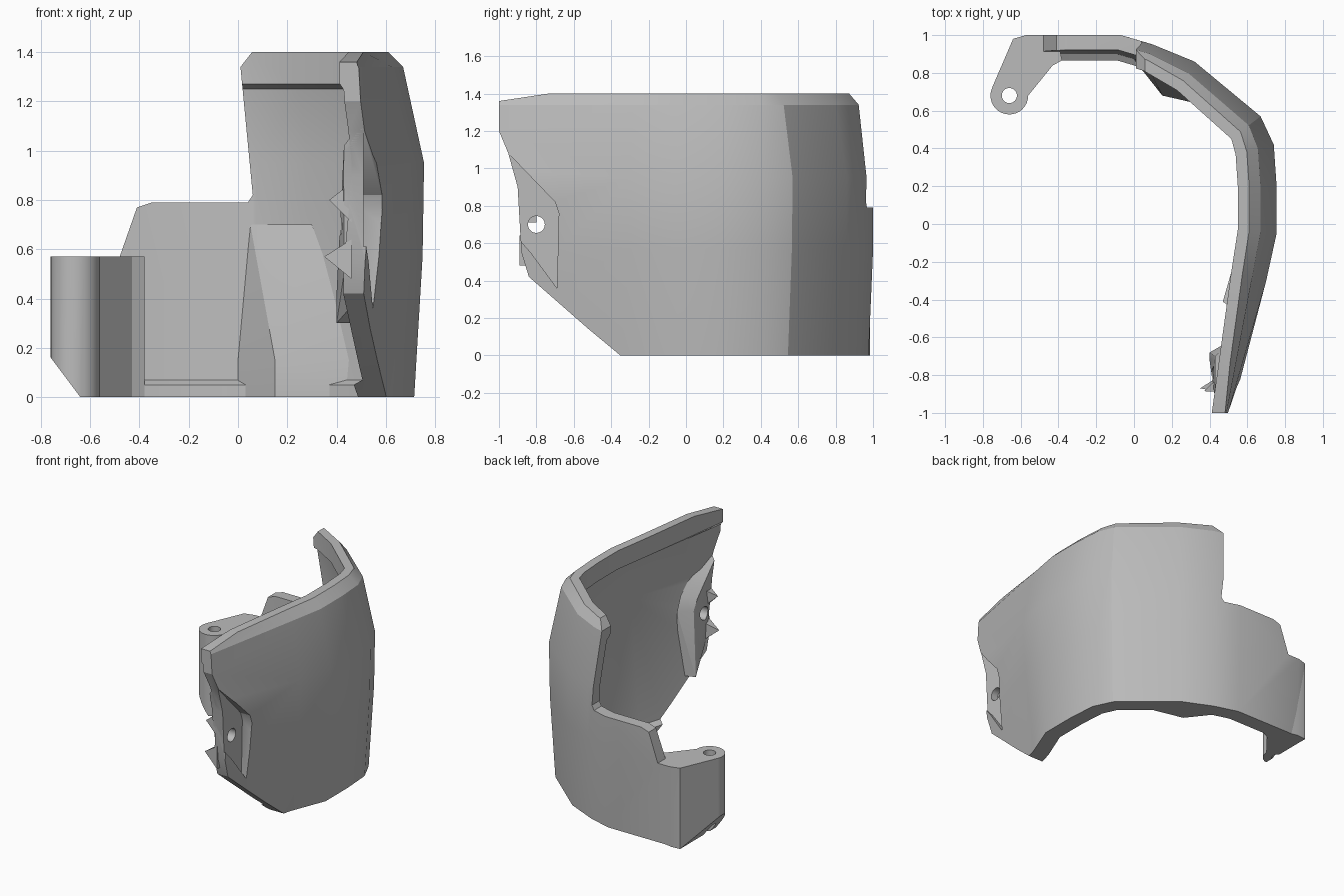
import bpy, bmesh, math
from mathutils import Vector

cube = bpy.data.objects.get("Cube")
if cube:
    bpy.data.objects.remove(cube)

grey = bpy.data.materials.new("plain_grey")
grey.use_nodes = True
grey.diffuse_color = (0.5, 0.5, 0.5, 1)
grey.node_tree.nodes["Principled BSDF"].inputs["Base Color"].default_value = (0.5, 0.5, 0.5, 1)


def finish(name, bm):
    bmesh.ops.recalc_face_normals(bm, faces=bm.faces)
    mesh = bpy.data.meshes.new(name)
    bm.to_mesh(mesh)
    bm.free()
    ob = bpy.data.objects.new(name, mesh)
    bpy.context.collection.objects.link(ob)
    mesh.materials.append(grey)
    return ob


def prism(name, outline, lo, hi, axis):
    """Extrude a 2D outline along an axis, from lo to hi."""
    place = {"x": lambda a, b, d: (d, a, b),
             "y": lambda a, b, d: (a, d, b),
             "z": lambda a, b, d: (a, b, d)}[axis]
    bm = bmesh.new()
    ends = [[bm.verts.new(place(a, b, d)) for a, b in outline] for d in (lo, hi)]
    n = len(outline)
    for end in ends:
        bm.faces.new(end)
    for i in range(n):
        j = (i + 1) % n
        bm.faces.new((ends[0][i], ends[0][j], ends[1][j], ends[1][i]))
    return finish(name, bm)


def disc(a, b, r, n=32):
    return [(a + r * math.cos(math.tau * i / n), b + r * math.sin(math.tau * i / n)) for i in range(n)]


def hull(name, points):
    bm = bmesh.new()
    for p in points:
        bm.verts.new(p)
    bmesh.ops.convex_hull(bm, input=bm.verts)
    bmesh.ops.delete(bm, geom=[v for v in bm.verts if not v.link_faces], context="VERTS")
    return finish(name, bm)


def cut(ob, *cutters):
    for c in cutters:
        c.hide_render = True
        c.hide_viewport = True
        m = ob.modifiers.new("cut", "BOOLEAN")
        m.operation = "DIFFERENCE"
        m.solver = "EXACT"
        m.object = c


# Curved wall: plan path with top and bottom taper for each column
columns = [(.50, -1.06, .25, 2.5), (.70, -.3, .9, 2), (.755, -.05, 1, 1), (.755, .2, 1, 1),
           (.74, .42, 1, 1), (.67, .57, .9, 1), (.32, .86, .8, .8), (.1, .95, .6, .6),
           (-.07, 1, .6, .6), (-.57, 1, .6, .6), (-.64, .98, .6, .6)]


def section(t, b):
    """Height and inset around the wall: up the outside, down the inside."""
    return [(0, .04 * b), (.57, .016 * b - .01), (.95, 0), (1.34, .085 * t), (1.4, .145 * t),
            (1.4, .145 * t + .06), (1.27, .145 * t + .06), (1.25, .09 * t + .06), (.95, .075),
            (.07, .035 * b + .08), (.05, .04 * b + .11), (0, .04 * b + .11)]


def inward(i):
    pts = [Vector(c[:2]) for c in columns]
    sides = []
    for a in (i - 1, i):
        if 0 <= a < len(pts) - 1:
            d = (pts[a + 1] - pts[a]).normalized()
            sides.append(Vector((-d.y, d.x)))
    m = sum(sides, Vector((0, 0))).normalized()
    return m / m.dot(sides[0])


bm = bmesh.new()
rings = []
for i, (x, y, t, b) in enumerate(columns):
    n = inward(i)
    rings.append([bm.verts.new((x + n.x * d, y + n.y * d, z)) for z, d in section(t, b)])
for r, s in zip(rings, rings[1:]):
    for k in range(len(r)):
        j = (k + 1) % len(r)
        bm.faces.new((r[k], r[j], s[j], s[k]))
bm.faces.new(rings[0])
bm.faces.new(rings[-1])
wall = finish("curved_wall", bm)

# Cutters for the front edge, the stepped back edge, the recess and the holes
front_cut = prism("front_edge_cutter", [
    (-1.3, 1.6), (-.65, 1.6), (-.65, 1.41), (-.72, 1.402), (-1, 1.36), (-1, 1.2), (-.95, 1.08),
    (-.9, .9), (-.88, .55), (-.84, .42), (-.52, .14), (-.35, -.001), (-.35, -.2), (-1.3, -.2)],
    .1, 1.1, "x")
step_cut = prism("back_step_cutter", [
    (-1, .57), (-.48, .57), (-.41, .77), (-.35, .79), (.04, .79), (.06, .82), (.01, 1.34),
    (.065, 1.41), (.065, 1.6), (-1, 1.6)], .4, 1.2, "y")
corner_cut = prism("corner_cutter", [(-.9, .35), (-.76, .16), (-.64, 0), (-.6, -.05), (-.9, -.05)],
                   .4, 1.2, "y")
recess_cut = prism("recess_cutter", [(-1.05, 1.19), (-.95, 1.08), (-.7, .82), (-.68, .76),
                                     (-.69, .36), (-.83, .55), (-1.05, .8)], .51, .9, "x")
pivot_cut = prism("pivot_hole_cutter", disc(-.8, .7, .045), .2, .9, "x")
hinge_cut = prism("hinge_hole_cutter", disc(-.66, .68, .04), -.1, .7, "z")

# Hinge arm and barrel
arm = prism("hinge_arm", [(-.752, .72), (-.64, .98), (-.57, .985), (-.4, .95), (-.38, .866),
                          (-.43, .84), (-.56, .68), (-.66, .68)], 0, .57, "z")
barrel = prism("hinge_barrel", disc(-.66, .68, .1), 0, .57, "z")

# Thickened inner corner
gusset = hull("inner_gusset", [(x, y, z) for z in (0, .15) for x, y in (
    (0, .87), (.15, .68), (.22, .68), (.36, .65), (.5, .6), (.3, .78))]
    + [(.05, .88, .7), (.3, .76, .7)])

# Inner pivot plate with two pointed teeth
plate = hull("pivot_plate", [(.43, y, z) for y, z in (
    (-.93, 1.02), (-.74, .82), (-.7, .75), (-.68, .42), (-.84, .5), (-.9, .85))]
    + [(.505, y, z) for y, z in ((-.96, 1.12), (-.66, .85), (-.62, .75), (-.64, .3), (-.84, .42), (-.9, .85))]
    + [(.40, -.68, .3), (.40, -.72, .42)])
for name, tip in (("upper_tooth", (.37, -.885, .8)), ("lower_tooth", (.35, -.87, .57))):
    z = tip[2]
    hull(name, [tip] + [(.46, y, z + dz) for y in (-.89, -.8) for dz in (-.09, .07)])

cut(wall, front_cut, step_cut, corner_cut, recess_cut, pivot_cut)
cut(plate, front_cut, pivot_cut)
cut(arm, corner_cut, hinge_cut)
cut(barrel, corner_cut, hinge_cut)

# Apply the cuts and shade
bpy.context.view_layer.update()
for ob in (wall, plate, arm, barrel, gusset):
    bpy.ops.object.select_all(action="DESELECT")
    ob.select_set(True)
    bpy.context.view_layer.objects.active = ob
    for m in list(ob.modifiers):
        bpy.ops.object.modifier_apply(modifier=m.name)
    bpy.ops.object.shade_smooth_by_angle(angle=math.radians(22))

# Remove the used cutters
for c in (front_cut, step_cut, corner_cut, recess_cut, pivot_cut, hinge_cut):
    bpy.data.objects.remove(c)
